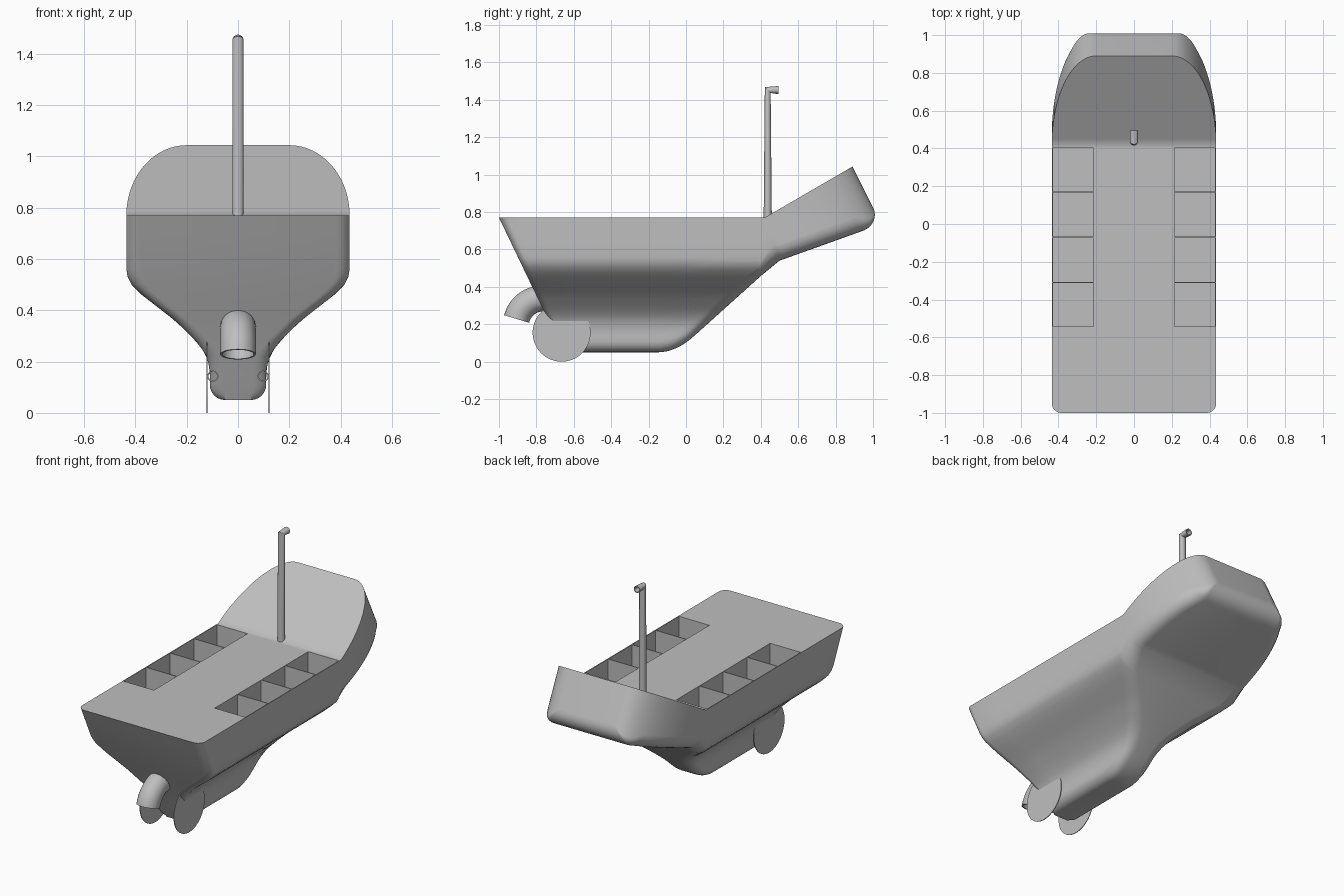
import bpy, bmesh, math
from mathutils import Vector

if "Cube" in bpy.data.objects:
    bpy.data.objects.remove(bpy.data.objects["Cube"])

grey = bpy.data.materials.new("plain grey")
grey.use_nodes = True
grey.diffuse_color = (0.52, 0.52, 0.52, 1)
grey.node_tree.nodes["Principled BSDF"].inputs["Base Color"].default_value = grey.diffuse_color

DECK, CHINE, BEAM = 0.77, 0.56, 0.435
BOTTOM_R, FRONT_R, STERN_R = 0.06, 0.05, 0.1
# Half-breadth of the hull at rising heights
BREADTH = [(0.05, 0.11), (0.17, 0.11), (0.22, 0.122), (0.27, 0.155), (0.355, 0.24),
           (0.46, 0.375), (0.5, 0.415), (0.53, 0.43), (CHINE, BEAM), (2, BEAM)]


def activate(obj):
    bpy.ops.object.select_all(action='DESELECT')
    obj.select_set(True)
    bpy.context.view_layer.objects.active = obj


def add_mesh(name, bm):
    bmesh.ops.recalc_face_normals(bm, faces=bm.faces)
    mesh = bpy.data.meshes.new(name)
    bm.to_mesh(mesh)
    bm.free()
    mesh.materials.append(grey)
    obj = bpy.data.objects.new(name, mesh)
    bpy.context.collection.objects.link(obj)
    return obj


def smooth(obj, degrees=32):
    activate(obj)
    bpy.ops.object.shade_smooth_by_angle(angle=math.radians(degrees))


def breadth(z):
    for (z0, w0), (z1, w1) in zip(BREADTH, BREADTH[1:]):
        if z <= z1:
            return w0 + (w1 - w0) * max(0, z - z0) / (z1 - z0)


def keel(y):
    # Flat keel, eased into the rising run
    ease = 0.193
    t = y + 0.15
    if t <= 0:
        return 0.05
    return 0.05 + 0.45 * t * t / ease if t < ease else 0.098 + 0.9 * y


def round_in(d, r):
    # How far a fillet of radius r pulls in at distance d from the edge
    return r - math.sqrt(max(0, r * r - (r - d) ** 2)) if d < r else 0


def levels(height, r, split):
    # Distances above the bottom: fillet, flared part, upright part
    out = [r * (1 - math.cos(math.pi / 2 * i / 6)) for i in range(6)]
    out += [r + (split - r) * i / 16 for i in range(17)]
    return out + [split + (height - split) * i / 3 for i in (1, 2, 3)]


def mirror_ring(half):
    # Starboard half from the bottom up, then port half from the top down
    return half + [Vector((-p.x, p.y, p.z)) for p in reversed(half)]


def body_ring(s):
    zb = keel(s)
    lean = 0.48 * max(0, (-0.3 - s) / 0.7)
    half = []
    for d in levels(DECK - zb, BOTTOM_R, CHINE - zb):
        z = zb + d
        x = breadth(z) - round_in(d, BOTTOM_R) - round_in(s + 1, FRONT_R)
        half.append(Vector((max(x, 0.05), s + lean * (DECK - z), z)))
    return mirror_ring(half)


def stern_ring(u):
    top = Vector((0, 0.42, DECK)).lerp(Vector((0, 0.89, 1.043)), u)
    low = Vector((0, 0.5, 0.54)).lerp(Vector((0, 1.045, 0.735)), u)
    end = (1 - u) * 0.54
    low = low + (top - low).normalized() * round_in(end, STERN_R)
    height = (top - low).length
    r = max(0.006, 0.08 * min(1, end / STERN_R))
    w = 0.2 + 0.235 * math.sqrt(max(0, 1 - u * u))
    half = []
    for d in levels(height, r, r + 0.04):
        p = low.lerp(top, d / height)
        half.append(Vector((w - round_in(d, r), p.y, p.z)))
    return mirror_ring(half)


# Hull: lofted from the sloping front to the raised stern
front = [-1 + FRONT_R * (1 - math.cos(math.pi / 2 * i / 6)) for i in range(7)]
run = [-0.15 + 0.55 * i / 22 for i in range(23)]
rings = [body_ring(s) for s in front + [-0.75, -0.5, -0.3] + run]
rings += [stern_ring(math.sin(math.pi / 2 * i / 24)) for i in range(25)]
bm = bmesh.new()
loops = [[bm.verts.new(p) for p in ring] for ring in rings]
for a, b in zip(loops, loops[1:]):
    for i in range(len(a)):
        j = (i + 1) % len(a)
        bm.faces.new((a[i], a[j], b[j], b[i]))
bm.faces.new(loops[0])
bm.faces.new(loops[-1])
hull = add_mesh("hull", bm)

# Open compartments along both sides of the deck
bm = bmesh.new()
edges = [0.405, 0.17, -0.07, -0.31, -0.545]
for side in (-1, 1):
    for y1, y0 in zip(edges, edges[1:]):
        box = bmesh.ops.create_cube(bm, size=1)["verts"]
        bmesh.ops.scale(bm, verts=box, vec=(0.215, y1 - y0 - 0.006, 0.42))
        bmesh.ops.translate(bm, verts=box, vec=(side * 0.322, (y0 + y1) / 2, CHINE + 0.21))
cutter = add_mesh("compartment_cutter", bm)
cutter.hide_render = True
cut = hull.modifiers.new("compartments", 'BOOLEAN')
cut.operation = 'DIFFERENCE'
cut.solver = 'EXACT'
cut.object = cutter
activate(hull)
bpy.ops.object.modifier_apply(modifier=cut.name)
bpy.data.objects.remove(cutter)
smooth(hull)


def tube(name, points, radius, wall):
    curve = bpy.data.curves.new(name, 'CURVE')
    curve.dimensions = '3D'
    curve.bevel_depth = radius
    curve.bevel_resolution = 6
    spline = curve.splines.new('POLY')
    spline.points.add(len(points) - 1)
    for p, co in zip(spline.points, points):
        p.co = (*co, 1)
    curve.materials.append(grey)
    obj = bpy.data.objects.new(name, curve)
    bpy.context.collection.objects.link(obj)
    activate(obj)
    bpy.ops.object.convert(target='MESH')
    obj = bpy.context.object
    # Outward normals, so that the wall thickens inward
    bm = bmesh.new()
    bm.from_mesh(obj.data)
    bmesh.ops.recalc_face_normals(bm, faces=bm.faces)
    bm.to_mesh(obj.data)
    bm.free()
    shell = obj.modifiers.new("wall", 'SOLIDIFY')
    shell.thickness = wall
    shell.offset = -1
    bpy.ops.object.modifier_apply(modifier=shell.name)
    smooth(obj)


# Pipe mast with a short elbow at the top
tube("mast", [(0, 0.437, 0.75), (0, 0.437, 1.452), (0, 0.495, 1.452)], 0.022, 0.005)

# Water outlet curving down out of the front
arc = [math.radians(166 - 76 * i / 14) for i in range(15)]
path = [(0, -0.765 + 0.145 * math.cos(a), 0.193 + 0.145 * math.sin(a)) for a in arc]
tube("outlet_pipe", path + [(0, -0.68, 0.338)], 0.07, 0.008)

# Thin round side discs and the small nozzles behind them
for side, label in ((1, "left"), (-1, "right")):
    bm = bmesh.new()
    bmesh.ops.create_cone(bm, cap_ends=True, segments=64, radius1=0.155, radius2=0.155, depth=0.004)
    disc = add_mesh(label + "_disc", bm)
    disc.rotation_euler.y = math.pi / 2
    disc.location = (side * 0.12, -0.665, 0.155)
    smooth(disc)
    tube(label + "_nozzle", [(side * 0.098, -0.74, 0.143), (side * 0.098, -0.6, 0.143)], 0.022, 0.005)
